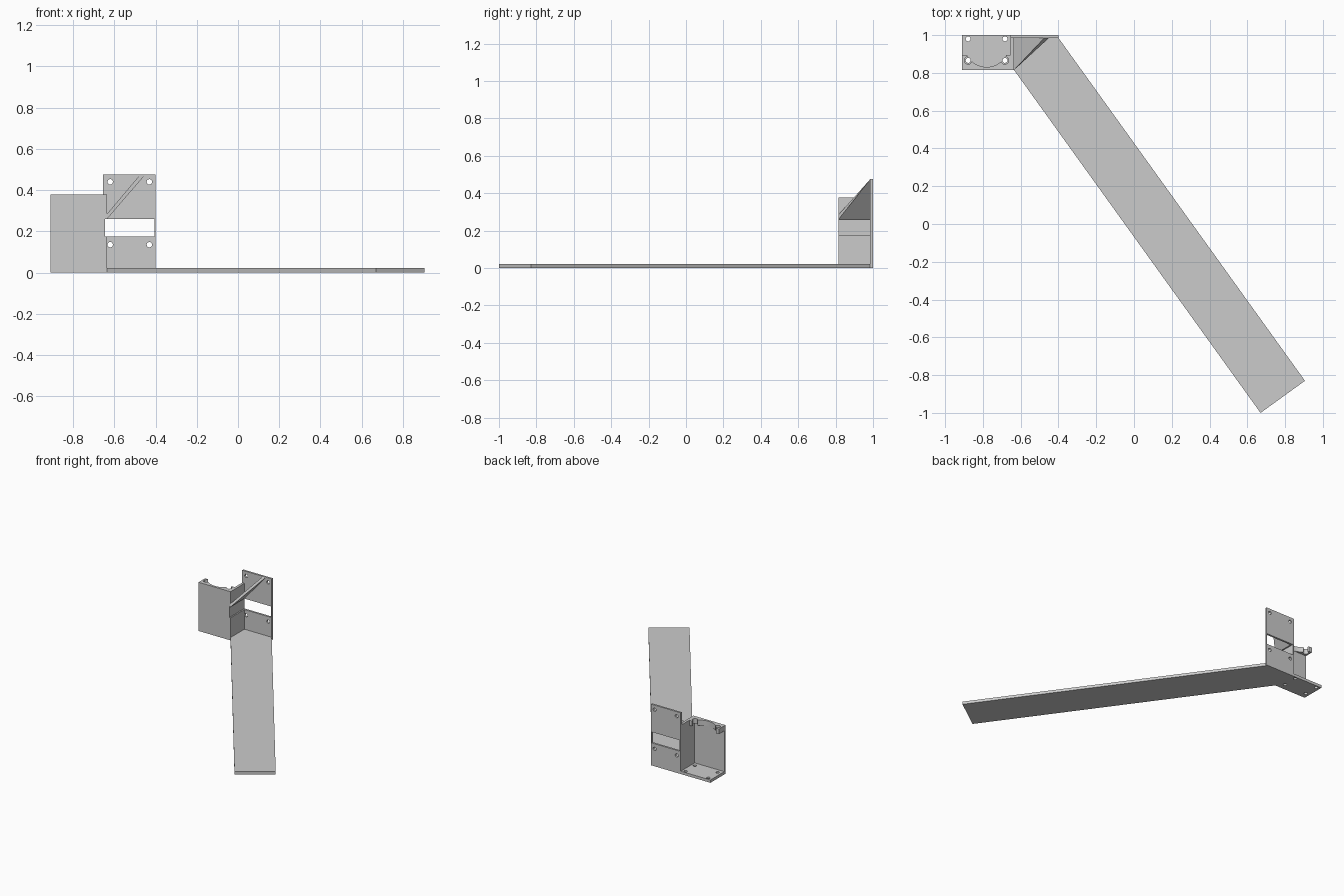
import bpy
import bmesh

if "Cube" in bpy.data.objects:
    bpy.data.objects.remove(bpy.data.objects["Cube"], do_unlink=True)

grey = bpy.data.materials.new("plain grey")
grey.use_nodes = True
GREY = (0.6, 0.6, 0.6, 1)
grey.diffuse_color = GREY
grey.node_tree.nodes["Principled BSDF"].inputs["Base Color"].default_value = GREY


def loft(name, lower, upper):
    """Solid between two matching outlines."""
    bm = bmesh.new()
    a = [bm.verts.new(p) for p in lower]
    b = [bm.verts.new(p) for p in upper]
    bm.faces.new(a[::-1])
    bm.faces.new(b)
    for i in range(len(a)):
        j = (i + 1) % len(a)
        bm.faces.new((a[i], a[j], b[j], b[i]))
    bmesh.ops.recalc_face_normals(bm, faces=bm.faces)
    mesh = bpy.data.meshes.new(name)
    bm.to_mesh(mesh)
    bm.free()
    mesh.materials.append(grey)
    obj = bpy.data.objects.new(name, mesh)
    bpy.context.collection.objects.link(obj)
    return obj


def prism(name, outline, z0, z1):
    return loft(name, [(x, y, z0) for x, y in outline], [(x, y, z1) for x, y in outline])


def box(name, x0, x1, y0, y1, z0, z1):
    return prism(name, [(x0, y0), (x1, y0), (x1, y1), (x0, y1)], z0, z1)


def rod(centre, radius, along_y=False, sides=32):
    """Cylindrical cutter."""
    bpy.ops.mesh.primitive_cylinder_add(
        vertices=sides, radius=radius, depth=0.2, location=centre,
        rotation=(1.5708 if along_y else 0, 0, 0))
    return bpy.context.object


def cut(obj, cutters):
    """Subtract the cutters, then remove them."""
    for c in cutters:
        c.hide_render = True
        mod = obj.modifiers.new("cut", "BOOLEAN")
        mod.operation = "DIFFERENCE"
        mod.solver = "EXACT"
        mod.object = c
    bpy.context.view_layer.update()
    deps = bpy.context.evaluated_depsgraph_get()
    mesh = bpy.data.meshes.new_from_object(obj.evaluated_get(deps))
    obj.modifiers.clear()
    obj.data = mesh
    mesh.materials.clear()
    mesh.materials.append(grey)
    for p in mesh.polygons:
        p.material_index = 0
    for c in cutters:
        bpy.data.objects.remove(c, do_unlink=True)


LEFT, WALL, INNER, RIGHT = -0.91, -0.635, -0.655, -0.40
FRONT, BACK, FLOOR, TOP = 0.815, 1.0, 0.022, 0.378
SCREW_X = (-0.878, -0.683)


def slot():
    return box("slot_cutter", -0.645, -0.405, 0.75, 1.05, 0.175, 0.26)


# Floor with the long slanted arm
floor = prism("floor_and_arm", [
    (LEFT, FRONT), (WALL, FRONT), (0.67, -1.0), (0.905, -0.83),
    (RIGHT, 0.985), (RIGHT, BACK), (LEFT, BACK)], 0, FLOOR)
cut(floor, [rod((x, y, 0), 0.013) for x in SCREW_X for y in (0.866, 0.98)])

# Housing walls, open at the back and at one side
front_wall = box("front_wall", LEFT, WALL, FRONT, 0.83, FLOOR, TOP)
cut(front_wall, [slot()])
side_wall = box("side_wall", INNER, WALL, 0.83, 0.985, FLOOR, TOP)
cut(side_wall, [slot()])

# Top screw tabs left by a round opening
tabs = box("screw_tabs", LEFT, INNER, 0.83, 0.895, TOP - 0.04, TOP)
cut(tabs, [rod((-0.78, 0.947, TOP), 0.116, sides=64)]
    + [rod((x, 0.866, TOP), 0.02) for x in SCREW_X])

# Slotted mounting plate
plate = box("mounting_plate", INNER, RIGHT, 0.985, BACK, FLOOR, 0.475)
cut(plate, [slot()] + [rod((x, 0.99, z), 0.013, True)
                       for x in (-0.62, -0.43) for z in (0.135, 0.44)])

# Sloping triangular brace between side wall and plate
loft("sloping_brace",
     [(WALL, FRONT, 0.26), (-0.45, 0.985, 0.475), (WALL, 0.985, 0.26)],
     [(WALL, FRONT, 0.285), (-0.475, 0.985, 0.475), (WALL, 0.985, 0.285)])
